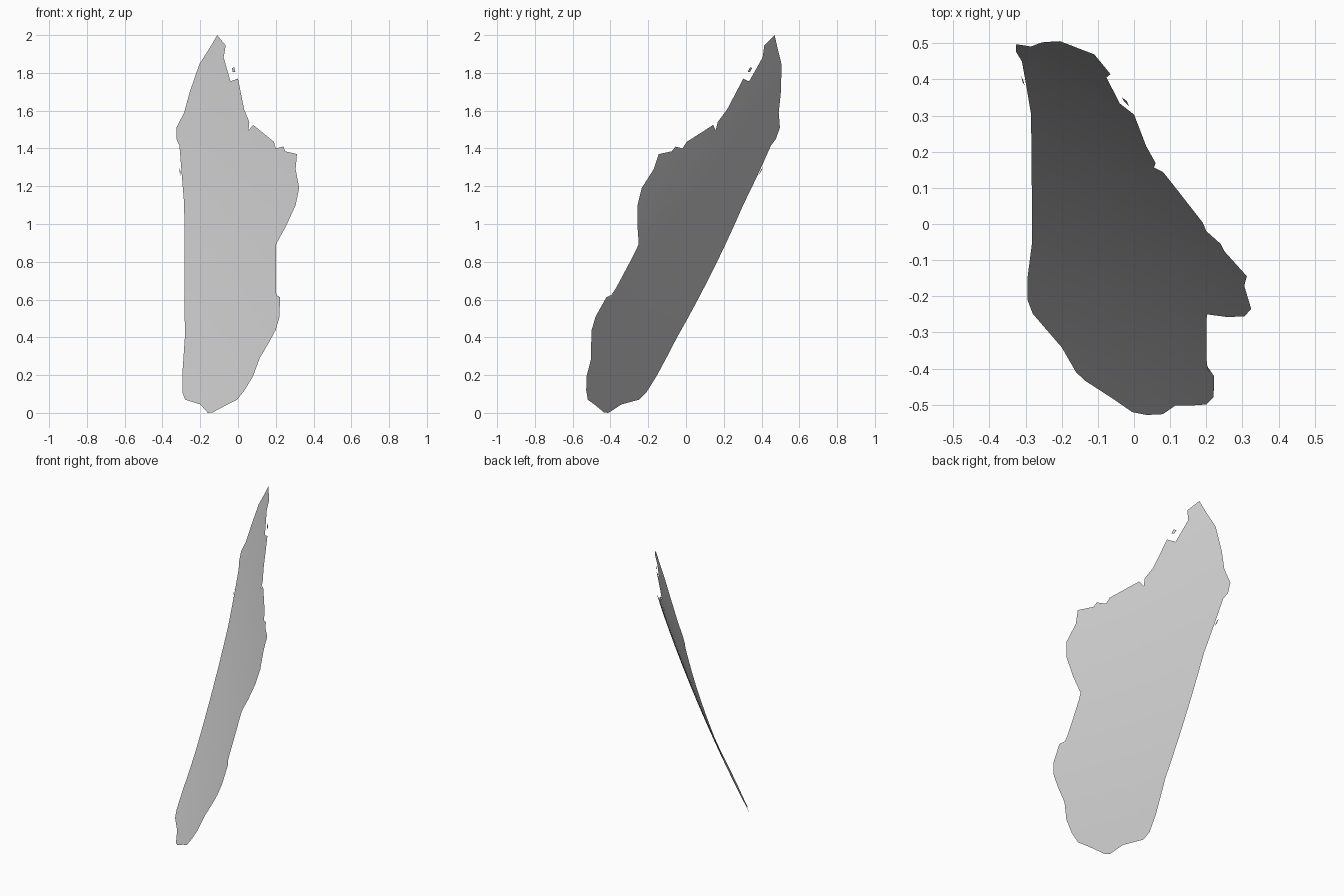
import bpy, bmesh
from math import sqrt
from mathutils import Vector

# The sheet is a patch of a large sphere
CENTRE = Vector((-5.80, -6.107, 3.841))
RADIUS = 8.889

# Front-view outline (x, z), clockwise from the tip
COAST = [
    (-.11, 2), (-.065, 1.945), (-.085, 1.91), (-.087, 1.82), (-.04, 1.755),
    (0, 1.77), (.008, 1.73), (0, 1.66), (-.02, 1.61), (.008, 1.615),
    (.02, 1.555), (.035, 1.6), (.06, 1.54), (.055, 1.495), (.08, 1.525),
    (.12, 1.475), (.115, 1.415), (.145, 1.44), (.19, 1.435), (.2, 1.4),
    (.24, 1.41), (.25, 1.385), (.312, 1.37), (.305, 1.29), (.324, 1.19),
    (.305, 1.1), (.255, .99), (.2, .89), (.188, .8), (.203, .625),
    (.222, .612), (.22, .51), (.2, .44), (.165, .375), (.115, .29),
    (.08, .195), (.035, .12), (-.005, .07), (-.055, .045), (-.135, .002),
    (-.16, 0), (-.2, .045), (-.28, .07), (-.295, .11), (-.295, .2),
    (-.278, .45), (-.283, .8), (-.285, 1.15), (-.265, 1.2), (-.282, 1.27),
    (-.275, 1.37), (-.255, 1.4), (-.238, 1.475), (-.25, 1.492), (-.27, 1.475),
    (-.31, 1.415), (-.326, 1.45), (-.326, 1.51), (-.285, 1.59), (-.255, 1.7),
    (-.205, 1.845), (-.145, 1.94)]
EAST_ISLET = [(-.033, 1.825), (-.02, 1.83), (-.014, 1.805), (-.028, 1.805)]
WEST_ISLET = [(-.312, 1.3), (-.306, 1.285), (-.302, 1.255), (-.308, 1.27)]


def curved_sheet(name, outline):
    bm = bmesh.new()
    face = bm.faces.new([bm.verts.new((x, 0, z)) for x, z in outline])
    bmesh.ops.triangulate(bm, faces=[face])
    # Slice along a grid so the sheet can bend
    for axis, start, count in ((Vector((1, 0, 0)), -.3, 7), (Vector((0, 0, 1)), .1, 20)):
        for i in range(count):
            bmesh.ops.bisect_plane(bm, geom=bm.verts[:] + bm.edges[:] + bm.faces[:],
                                   plane_co=axis * (start + i * .1 + .003), plane_no=axis)
    # Project onto the sphere along y
    for v in bm.verts:
        dx, dz = v.co.x - CENTRE.x, v.co.z - CENTRE.z
        v.co.y = CENTRE.y + sqrt(RADIUS ** 2 - dx * dx - dz * dz)
    # Normals face away from the sphere centre
    bm.normal_update()
    for f in bm.faces:
        if f.normal.dot(f.calc_center_median() - CENTRE) < 0:
            f.normal_flip()
        f.smooth = True
    mesh = bpy.data.meshes.new(name)
    bm.to_mesh(mesh)
    bm.free()
    bpy.context.collection.objects.link(bpy.data.objects.new(name, mesh))


curved_sheet("main_sheet", COAST)
curved_sheet("east_islet", EAST_ISLET)
curved_sheet("west_islet", WEST_ISLET)
